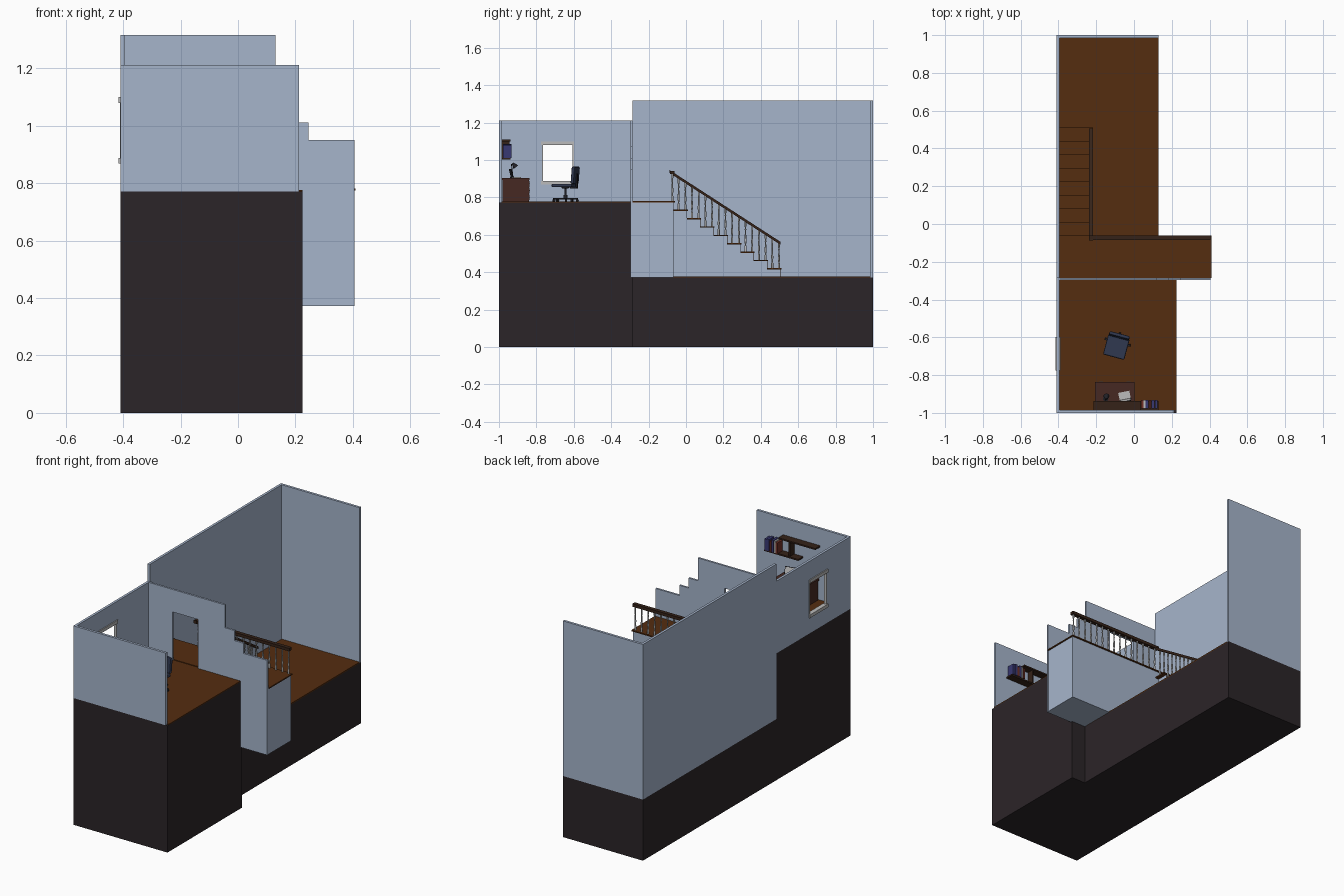
import bpy, bmesh, math
from mathutils import Matrix, Vector

if "Cube" in bpy.data.objects:
    bpy.data.objects.remove(bpy.data.objects["Cube"])


def material(name, *rgb):
    m = bpy.data.materials.new(name)
    m.diffuse_color = (*rgb, 1)
    m.use_nodes = True
    m.node_tree.nodes["Principled BSDF"].inputs["Base Color"].default_value = m.diffuse_color
    return m


WALL = material("wall_paint", .38, .46, .6)
BASE = material("dark_base", .024, .018, .021)
WOOD = material("floor_wood", .09, .026, .005)
DARK = material("dark_wood", .035, .016, .009)
DESK = material("desk_wood", .062, .022, .016)
PALE = material("pale_trim", .5, .5, .5)
BLUE = material("chair_blue", .03, .04, .08)
BLACK = material("black_plastic", .015, .015, .02)
NAVY = material("book_navy", .04, .04, .17)
RED = material("book_red", .16, .03, .02)


def finish(name, bm, mat):
    bmesh.ops.recalc_face_normals(bm, faces=bm.faces)
    me = bpy.data.meshes.new(name)
    bm.to_mesh(me)
    bm.free()
    me.materials.append(mat)
    ob = bpy.data.objects.new(name, me)
    bpy.context.collection.objects.link(ob)
    return ob


def box(name, x, y, z, mat, bevel=0, xf=None):
    bm = bmesh.new()
    bmesh.ops.create_cube(bm, size=1)
    for v in bm.verts:
        v.co = Vector([(a + b) / 2 + c * (b - a) for (a, b), c in zip((x, y, z), v.co)])
    if bevel:
        bmesh.ops.bevel(bm, geom=bm.edges[:], offset=bevel, segments=2, affect='EDGES', profile=.5)
    if xf:
        bm.transform(xf)
    return finish(name, bm, mat)


def prism(name, pts, axis, a, b, mat):
    """Extrude a 2D outline along x (points are y,z) or y (points are x,z)."""
    bm = bmesh.new()
    vs = [bm.verts.new((a, p, q) if axis == 'x' else (p, a, q)) for p, q in pts]
    f = bm.faces.new(vs)
    r = bmesh.ops.extrude_face_region(bm, geom=[f])
    d = (b - a, 0, 0) if axis == 'x' else (0, b - a, 0)
    bmesh.ops.translate(bm, vec=d, verts=[v for v in r['geom'] if isinstance(v, bmesh.types.BMVert)])
    return finish(name, bm, mat)


def lathe(name, profile, loc, mat, sides=8, xf=None):
    bm = bmesh.new()
    rings = [[bm.verts.new((r * math.cos(t), r * math.sin(t), z))
              for t in (2 * math.pi * i / sides for i in range(sides))] for r, z in profile]
    for lo, hi in zip(rings, rings[1:]):
        for i in range(sides):
            j = (i + 1) % sides
            bm.faces.new((lo[i], lo[j], hi[j], hi[i]))
    bm.faces.new(rings[0])
    bm.faces.new(rings[-1])
    bmesh.ops.translate(bm, vec=loc, verts=bm.verts)
    if xf:
        bm.transform(xf)
    ob = finish(name, bm, mat)
    bpy.context.view_layer.objects.active = ob
    ob.select_set(True)
    bpy.ops.object.shade_smooth_by_angle(angle=math.radians(50))
    ob.select_set(False)
    return ob


# Base blocks and floors
box("office_base", (-.41, .225), (-1, -.285), (0, .772), BASE)
box("hall_base", (-.41, .13), (-.285, 1), (0, .372), BASE)
box("office_floor", (-.396, .225), (-.986, -.285), (.77, .777), WOOD)
box("hall_floor", (-.396, .13), (-.285, .986), (.37, .377), WOOD)

# Landing box with its boards
box("landing_body", (-.396, .404), (-.285, -.067), (.373, .774), WALL)
box("landing_floor", (-.396, .41), (-.285, -.06), (.774, .781), WOOD)

# Left wall with a window opening
left = prism("left_wall", [(-1, .772), (-.285, .772), (-.285, .372), (1, .372), (1, 1.317),
                           (-.285, 1.317), (-.285, 1.212), (-1, 1.212)], 'x', -.41, -.395, WALL)
cutter = box("window_cutter", (-.5, -.3), (-.768, -.602), (.885, 1.083), WALL)
cutter.hide_render = True
mod = left.modifiers.new("window_hole", 'BOOLEAN')
mod.object, mod.solver = cutter, 'EXACT'
bpy.context.view_layer.objects.active = left
bpy.ops.object.modifier_apply(modifier=mod.name)
bpy.data.objects.remove(cutter)
for nm, z in (("window_sill", (.868, .888)), ("window_head", (1.08, 1.1))):
    box(nm, (-.416, -.389), (-.776, -.598), z, PALE)
for y in (-.77, -.606):
    box("window_jamb", (-.411, -.394), (y, y + .006), (.888, 1.08), PALE)

# Remaining walls
box("back_wall", (-.395, .13), (.985, 1), (.372, 1.317), WALL)
box("front_wall", (-.395, .213), (-1, -.985), (.772, 1.212), WALL)
prism("stepped_wall", [(-.395, .772), (-.235, .772), (-.235, 1.075), (-.06, 1.075), (-.06, .772),
                       (.225, .772), (.225, .373), (.405, .373), (.405, .95), (.245, .95),
                       (.245, 1.012), (.183, 1.012), (.183, 1.073), (.12, 1.073), (.12, 1.212),
                       (-.395, 1.212)], 'y', -.297, -.285, WALL)

# Staircase: stepped body, treads and side panel
RUN, RISE, N = .0715, .0447, 8
outline = [(-.067, .375)]
outline.append((.505, .375))
for i in range(N):
    y, z = .505 - i * RUN, .37 + RISE * (i + 1)
    outline += [(y, z), (y - RUN, z)]
prism("stair_body", outline, 'x', -.395, -.24, WALL)
prism("stair_panel", [(-.066, .377), (.285, .377), (.285, .47), (-.066, .69)], 'x', -.24, -.238, WALL)
for i in range(N):
    y, z = .51 - i * RUN, .37 + RISE * (i + 1)
    box("tread", (-.395, -.218), (y - RUN - .005, y), (z, z + .007), WOOD)
    box("riser", (-.395, -.239), (y - .005, y - .003), (z - RISE + .007, z), WOOD)


# Railings
def baluster(x, y, z, top):
    h = top - z
    prof = [(.0055, 0), (.0055, .18), (.003, .22), (.0055, .34), (.0055, .42),
            (.0028, .68), (.0045, .74), (.003, .8), (.005, .86), (.005, 1)]
    lathe("baluster", [(r, t * h) for r, t in prof], (x, y, z), PALE, 8)


RX = -.228


def rail_z(y):
    return .93 - (y + .075) * (.375 / .58)


for i in range(N):
    y, z = .51 - i * RUN, .377 + RISE * (i + 1)
    for d in (.013, .049):
        baluster(RX, y - d, z, rail_z(y - d) - .006)
prism("stair_handrail", [(-.088, rail_z(-.088) - .008), (.505, rail_z(.505) - .008),
                         (.505, rail_z(.505) + .008), (-.088, rail_z(-.088) + .008)],
      'x', RX - .011, RX + .011, DARK)
for k in range(15):
    baluster(RX + .012 + k * .0435, -.073, .781, .925)
box("landing_handrail", (RX - .011, .405), (-.085, -.062), (.924, .942), DARK)

# Desk
box("desk_top", (-.207, .003), (-.985, -.836), (.894, .905), DESK)
for x in (-.205, -.06):
    box("desk_pedestal", (x, x + .061), (-.98, -.84), (.777, .894), DESK)
    for j in range(3):
        z = .785 + j * .036
        box("drawer_front", (x + .005, x + .056), (-.841, -.837), (z, z + .032), DESK)
        box("drawer_handle", (x + .02, x + .041), (-.837, -.834), (z + .014, z + .018), PALE)
box("desk_back", (-.145, -.06), (-.98, -.972), (.777, .894), DESK)

# Laptop
lap = Matrix.Translation((-.05, -.91, .905)) @ Matrix.Rotation(.2, 4, 'Z')
box("laptop_base", (-.03, .03), (-.018, .022), (0, .004), PALE, xf=lap)
tilt = Matrix.Translation((0, -.018, .003)) @ Matrix.Rotation(.25, 4, 'X')
box("laptop_lid", (-.03, .03), (-.003, 0), (0, .045), BLACK, xf=lap @ tilt)
box("laptop_screen", (-.027, .027), (0, .0008), (.004, .042), PALE, xf=lap @ tilt)

# Desk lamp
lathe("lamp_base", [(.015, 0), (.015, .004), (.004, .006)], (-.15, -.925, .905), BLACK, 12)
lathe("lamp_arm", [(.0025, 0), (.0025, .07)], (0, 0, 0), BLACK, 6,
      Matrix.Translation((-.15, -.925, .91)) @ Matrix.Rotation(.12, 4, 'X'))
lathe("lamp_shade", [(.005, .012), (.016, -.016)], (0, 0, 0), BLACK, 12,
      Matrix.Translation((-.146, -.92, .974)) @ Matrix.Rotation(.7, 4, 'X'))

# Wall shelves with books
box("upper_shelf", (-.215, .035), (-.985, -.938), (1.1, 1.109), DARK)
box("lower_shelf", (-.1, .13), (-.985, -.938), (1.003, 1.012), DARK)
box("shelf_divider", (-.04, -.03), (-.985, -.945), (1.012, 1.1), DARK)
for x, w, h, m in ((.036, .013, .066, RED), (.051, .009, .072, PALE), (.062, .015, .074, NAVY),
                   (.079, .012, .062, RED), (.093, .016, .072, NAVY), (.111, .014, .068, NAVY)):
    box("book", (x, x + w), (-.978, -.932), (1.012, 1.012 + h), m)

# Swivel chair, turned slightly
ch = Matrix.Translation((-.092, -.645, .777)) @ Matrix.Rotation(math.radians(-15), 4, 'Z')
box("chair_seat", (-.058, .058), (-.062, .05), (.078, .096), BLUE, .006, ch)
box("chair_backrest", (-.055, .055), (.042, .06), (.1, .192), BLUE, .006,
    ch @ Matrix.Translation((0, 0, .1)) @ Matrix.Rotation(-.08, 4, 'X') @ Matrix.Translation((0, 0, -.1)))
box("chair_back_bracket", (-.012, .012), (.03, .066), (.07, .078), BLACK, xf=ch)
box("chair_back_post", (-.01, .01), (.06, .067), (.07, .15), BLACK, xf=ch)
lathe("chair_column", [(.011, .012), (.011, .035), (.006, .037), (.006, .07), (.022, .073), (.022, .079)],
      (0, 0, 0), BLACK, 12, ch)
for k in range(5):
    arm = ch @ Matrix.Rotation(math.tau * k / 5 + math.pi / 2, 4, 'Z')
    box("chair_foot", (0, .068), (-.006, .006), (.012, .02), BLACK, xf=arm)
    lathe("chair_caster", [(.007, -.006), (.007, .006)], (0, 0, 0), BLACK, 10,
          arm @ Matrix.Translation((.066, 0, .007)) @ Matrix.Rotation(math.pi / 2, 4, 'X'))
